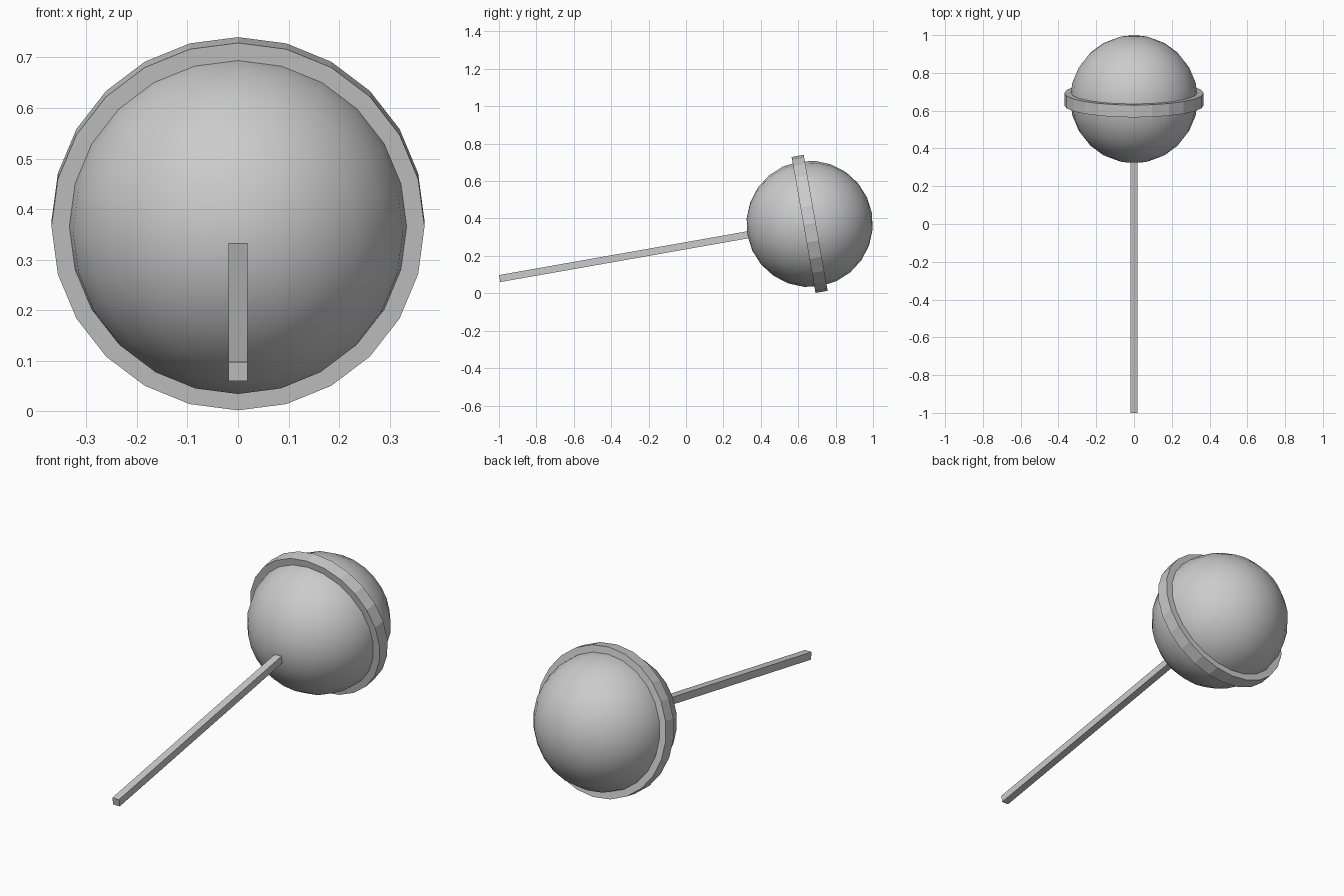
import bpy, bmesh, math
from mathutils import Matrix, Vector

if "Cube" in bpy.data.objects:
    bpy.data.objects.remove(bpy.data.objects["Cube"])

TILT = math.radians(10)
CENTRE = Vector((0, 0.661, 0.371))
# local z runs along the stick axis, from handle end towards the candy
FRAME = Matrix.Translation(CENTRE) @ Matrix.Rotation(TILT - math.pi / 2, 4, 'X')
SEGMENTS = 24


def add_part(name, bm, smooth=False):
    bmesh.ops.recalc_face_normals(bm, faces=bm.faces)
    for face in bm.faces:
        face.smooth = smooth
    mesh = bpy.data.meshes.new(name)
    bm.to_mesh(mesh)
    bm.free()
    obj = bpy.data.objects.new(name, mesh)
    obj.matrix_world = FRAME
    bpy.context.collection.objects.link(obj)
    return obj


# Smooth candy ball
START = Matrix.Rotation(math.pi / 2, 4, 'Z')
bm = bmesh.new()
bmesh.ops.create_uvsphere(bm, u_segments=SEGMENTS, v_segments=12, radius=0.338, matrix=START)
add_part("candy_ball", bm, smooth=True)

# Flat-sided band around the ball: rectangular section spun into a ring
bm = bmesh.new()
section = [(0.325, -0.033), (0.369, -0.033), (0.369, 0.033), (0.325, 0.033)]
verts = [bm.verts.new((0, r, h)) for r, h in section]
edges = [bm.edges.new((verts[i], verts[(i + 1) % 4])) for i in range(4)]
bmesh.ops.spin(bm, geom=verts + edges, axis=(0, 0, 1), cent=(0, 0, 0),
               angle=math.tau, steps=SEGMENTS, use_merge=True)
bmesh.ops.remove_doubles(bm, verts=bm.verts, dist=1e-4)
add_part("candy_band", bm)

# Square stick
bm = bmesh.new()
bmesh.ops.create_cube(bm, size=1)
bottom, top = -1.683, -0.30
bmesh.ops.scale(bm, vec=(0.038, 0.038, top - bottom), verts=bm.verts)
bmesh.ops.translate(bm, vec=(0, 0, (top + bottom) / 2), verts=bm.verts)
add_part("stick", bm)
